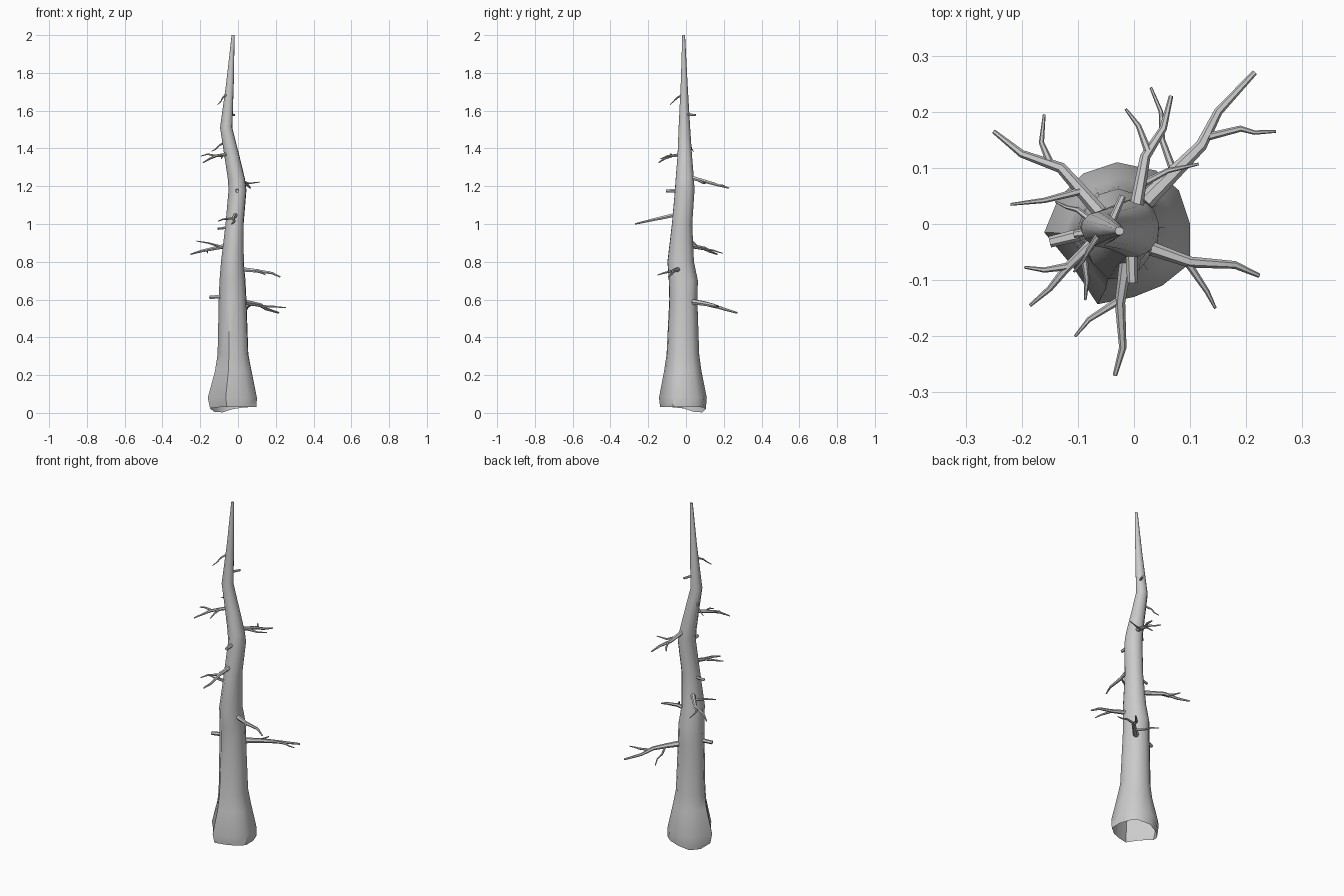
import bpy, bmesh, math
from mathutils import Vector


def finish(name, bm):
    bmesh.ops.recalc_face_normals(bm, faces=bm.faces)
    me = bpy.data.meshes.new(name)
    bm.to_mesh(me)
    bm.free()
    ob = bpy.data.objects.new(name, me)
    bpy.context.collection.objects.link(ob)
    me.shade_smooth()
    me.set_sharp_from_angle(angle=math.radians(50))
    return ob


def skin(bm, rings, cap):
    rows = [[bm.verts.new(p) for p in r] for r in rings]
    n = len(rows[0])
    for a, b in zip(rows, rows[1:]):
        for i in range(n):
            j = (i + 1) % n
            bm.faces.new((a[i], a[j], b[j], b[i]))
    if cap:
        bm.faces.new(rows[-1])


# Trunk: lumpy flared foot blending into a rounder, crooked stem
foot = [(.10, 0), (.08, .06), (.04, .095), (-.03, .11), (-.09, .09), (-.135, .045),
        (-.16, -.015), (-.11, -.075), (-.065, -.143), (0, -.13), (.05, -.11), (.10, -.07)]
cx, cy, hx, hy = -.03, -.0165, .13, .1265
unit = [((x - cx) / hx, (y - cy) / hy) for x, y in foot]

# z, left, right, front, back, amount of foot shape
levels = [(.03, -.148, .098, -.137, .105, 1), (.08, -.16, .10, -.143, .11, 1),
          (.22, -.122, .072, -.117, .082, .8), (.31, -.108, .055, -.104, .07, .6),
          (.60, -.102, .045, -.09, .06, .4), (.70, -.098, .04, -.093, .063, .3),
          (.80, -.09, .031, -.10, .042, .3), (1.0, -.066, .03, -.076, .033, .2),
          (1.18, -.05, .045, -.06, .045, .2), (1.24, -.054, .037, -.056, .042, .2),
          (1.36, -.072, .008, -.046, .032, .1), (1.51, -.095, -.03, -.04, .022, .1),
          (1.75, -.062, -.022, -.028, .008, 0), (2.0, -.034, -.018, -.02, -.005, 0)]
bm = bmesh.new()
rings = []
for k, (z, l, r, f, b, w) in enumerate(levels):
    ring = []
    for u, v in unit:
        a = math.atan2(v, u)
        x = u * w + math.cos(a) * (1 - w)
        y = v * w + math.sin(a) * (1 - w)
        dip = .03 * max(0, math.cos(a - 2.3)) ** 4 if k == 0 else 0
        ring.append(((l + r) / 2 + x * (r - l) / 2, (f + b) / 2 + y * (b - f) / 2, z - dip))
    rings.append(ring)
skin(bm, rings, True)
finish("trunk", bm)


def branch(name, pts, r0, r1, sides=6):
    """Tapered tube along a crooked path."""
    P = [Vector(p) for p in pts]
    bm = bmesh.new()
    rings = []
    for i, p in enumerate(P):
        d = (P[min(i + 1, len(P) - 1)] - P[max(i - 1, 0)]).normalized()
        s = d.cross(Vector((0, 0, 1))).normalized()
        t = s.cross(d)
        r = r0 + (r1 - r0) * i / (len(P) - 1)
        rings.append([p + r * (s * math.cos(q * math.tau / sides) + t * math.sin(q * math.tau / sides))
                      for q in range(sides)])
    skin(bm, rings, True)
    finish(name, bm)


# Main branches
branch("branch_low_back", [(.02, .04, .587), (.07, .09, .58), (.12, .14, .57),
                           (.15, .20, .55), (.215, .27, .53)], .016, .005)
branch("branch_left", [(-.06, .02, .885), (-.13, .10, .87), (-.20, .125, .855), (-.25, .165, .84)], .013, .004)
branch("branch_right", [(.02, -.04, .76), (.10, -.068, .752), (.18, -.073, .74), (.223, -.092, .72)], .013, .004)
branch("branch_front", [(-.012, -.05, 1.05), (-.025, -.14, 1.03), (-.02, -.22, 1.012), (-.034, -.27, 1.0)], .012, .004)
branch("branch_back", [(.004, .03, 1.245), (.02, .12, 1.22), (.052, .17, 1.205), (.066, .228, 1.19)], .012, .004)
branch("branch_high_left", [(-.05, -.01, 1.37), (-.12, -.078, 1.36), (-.15, -.115, 1.345), (-.185, -.145, 1.325)], .01, .003)
branch("branch_top", [(-.06, -.015, 1.685), (-.08, -.045, 1.67), (-.09, -.065, 1.65), (-.107, -.085, 1.632)], .006, .002)
branch("branch_upper_small", [(-.075, .005, 1.43), (-.10, .025, 1.415), (-.12, .03, 1.395), (-.14, .04, 1.385)], .006, .002)

# Side twigs
twigs = [
    [(.13, .155, .565), (.19, .17, .563), (.215, .163, .56), (.253, .165, .558)],
    [(.07, .095, .575), (.05, .15, .56), (.048, .20, .55), (.03, .243, .535)],
    [(-.15, .11, .865), (-.165, .145, .86), (-.16, .195, .845)],
    [(-.09, .06, .88), (-.16, .042, .90), (-.22, .035, .91)],
    [(.095, -.068, .752), (.13, -.12, .74), (.145, -.15, .73)],
    [(-.025, -.135, 1.03), (-.08, -.17, 1.025), (-.105, -.20, 1.015)],
    [(.012, .07, 1.23), (.06, .095, 1.215), (.115, .107, 1.222)],
    [(.025, .13, 1.22), (.008, .175, 1.205), (-.015, .205, 1.205)],
    [(-.115, -.075, 1.36), (-.16, -.082, 1.37), (-.195, -.077, 1.36)],
    [(-.09, -.05, 1.362), (-.084, -.10, 1.36), (-.087, -.135, 1.345)],
]
for i, t in enumerate(twigs):
    branch(f"twig_{i + 1}", t, .007, .0025)

# Broken stubs
branch("stub_low_left", [(-.06, -.01, .617), (-.15, -.032, .612)], .012, .010)
branch("stub_front", [(-.005, -.04, 1.178), (-.003, -.105, 1.175)], .011, .009)
branch("stub_left", [(-.05, -.01, .982), (-.107, -.018, .975)], .008, .007)
branch("stub_high_back", [(-.04, .005, 1.58), (-.02, .05, 1.577)], .007, .006)
